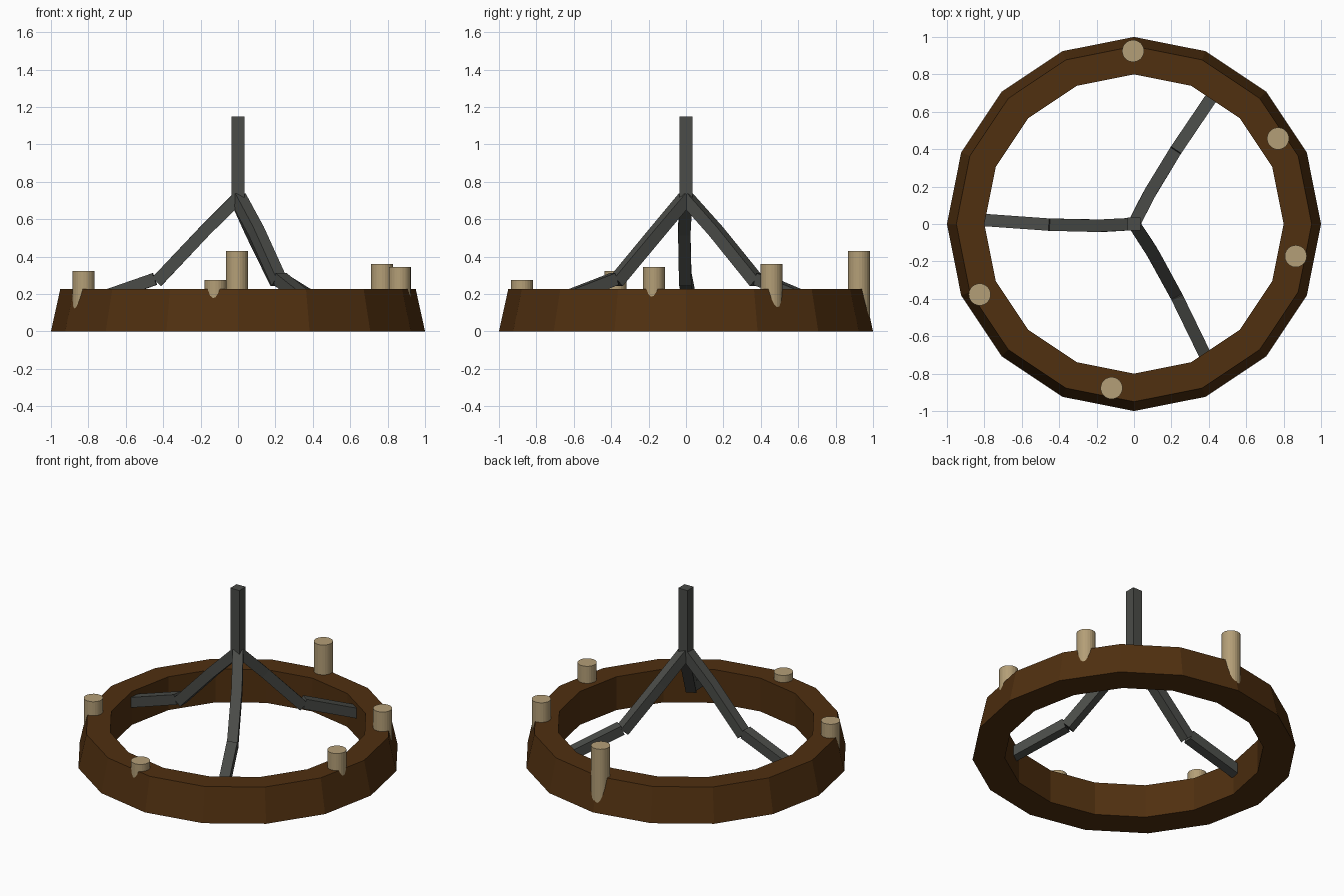
import bpy, bmesh, math
from mathutils import Vector

if "Cube" in bpy.data.objects:
    bpy.data.objects.remove(bpy.data.objects["Cube"])


def material(name, rgb):
    m = bpy.data.materials.new(name)
    m.diffuse_color = (*rgb, 1)
    m.use_nodes = True
    m.node_tree.nodes["Principled BSDF"].inputs["Base Color"].default_value = m.diffuse_color
    return m


WOOD = material("dark_wood", (0.08, 0.029, 0.005))
IRON = material("grey_iron", (0.069, 0.072, 0.065))
WAX = material("tan_wax", (0.456, 0.345, 0.185))


def finish(bm, name, mat):
    bmesh.ops.recalc_face_normals(bm, faces=bm.faces)
    me = bpy.data.meshes.new(name)
    bm.to_mesh(me)
    bm.free()
    me.materials.append(mat)
    ob = bpy.data.objects.new(name, me)
    bpy.context.collection.objects.link(ob)
    return ob


def bar(name, pts, half):
    """Square bar swept along a path, with mitred bends."""
    pts = [Vector(p) for p in pts]
    bm = bmesh.new()
    rings = []
    for i, p in enumerate(pts):
        d = (pts[min(i + 1, len(pts) - 1)] - pts[max(i - 1, 0)]).normalized()
        side = d.cross(Vector((0, 0, 1)))
        side = side.normalized() if side.length > 0.01 else Vector((1, 0, 0))
        up = side.cross(d)
        rings.append([bm.verts.new(p + (side * a + up * b) * half)
                      for a, b in ((-1, -1), (1, -1), (1, 1), (-1, 1))])
    for r, s in zip(rings, rings[1:]):
        for k in range(4):
            bm.faces.new((r[k], r[(k + 1) % 4], s[(k + 1) % 4], s[k]))
    bm.faces.new(rings[0])
    bm.faces.new(rings[-1])
    return finish(bm, name, IRON)


# wooden ring: 16-sided, outer wall leaning inwards
N = 16
bm = bmesh.new()
loops = []
for i in range(N):
    a = math.tau * i / N
    loops.append([bm.verts.new((r * math.cos(a), r * math.sin(a), z))
                  for r, z in ((0.8, 0), (1, 0), (0.95, 0.227), (0.8, 0.227))])
for i in range(N):
    p, q = loops[i], loops[(i + 1) % N]
    for k in range(4):
        bm.faces.new((p[k], q[k], q[(k + 1) % 4], p[(k + 1) % 4]))
finish(bm, "wooden_ring", WOOD)

# hanging rod
bar("hanging_rod", [(0, 0, 0.70), (0, 0, 1.15)], 0.034)


# three arms, each a bent upper bar and a flatter lower bar
def polar(r, deg, z):
    a = math.radians(deg)
    return (r * math.cos(a), r * math.sin(a), z)


for i in range(3):
    base = 60 + 120 * i
    bar(f"upper_arm_{i + 1}", [(0, 0, 0.715), polar(0.18, base + 3, 0.535),
                               polar(0.435, base + 0.5, 0.265)], 0.033)
    bar(f"lower_arm_{i + 1}", [polar(0.445, base + 0.5, 0.28),
                               polar(0.86, base - 1.7, 0.135)], 0.033)

# candles of different heights, sunk into the ring
for i, (x, y, top) in enumerate([(-0.005, 0.925, 0.43), (0.77, 0.457, 0.36),
                                 (0.865, -0.172, 0.343), (-0.825, -0.377, 0.322),
                                 (-0.12, -0.877, 0.275)]):
    bm = bmesh.new()
    bmesh.ops.create_cone(bm, cap_ends=True, segments=24, radius1=0.059,
                          radius2=0.059, depth=top - 0.03)
    bmesh.ops.translate(bm, verts=bm.verts, vec=(x, y, (top + 0.03) / 2))
    finish(bm, f"candle_{i + 1}", WAX)
